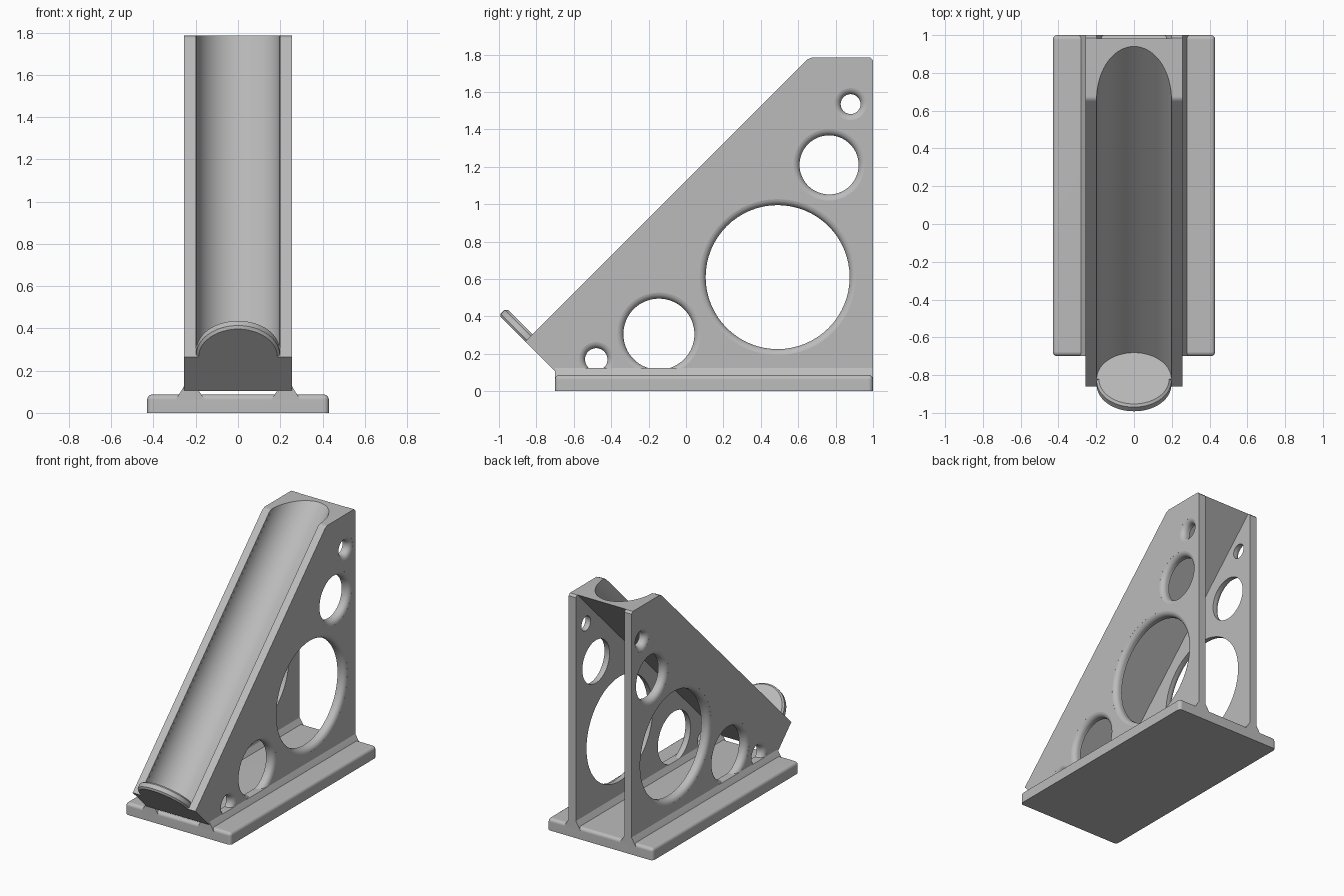
import bpy, bmesh, math
from mathutils import Vector, Matrix

if "Cube" in bpy.data.objects:
    bpy.data.objects.remove(bpy.data.objects["Cube"])

grey = bpy.data.materials.new("plain grey")
grey.diffuse_color = (0.5, 0.5, 0.5, 1)
grey.use_nodes = True
grey.node_tree.nodes["Principled BSDF"].inputs["Base Color"].default_value = grey.diffuse_color

ORIGIN = Vector((0, -0.86, 0.265))            # lower end of the sloped edge
ALONG = Vector((0, 1, 1)).normalized()        # up the slope
DEEP = Vector((0, 1, -1)).normalized()        # into the slope
TOP_Y, TOP_Z, DEPTH, R = 0.66, 1.785, 0.228, 0.198
FRONT, BACK = -0.70, 1.0


def make(name, bm):
    bmesh.ops.recalc_face_normals(bm, faces=bm.faces)
    me = bpy.data.meshes.new(name)
    bm.to_mesh(me)
    bm.free()
    me.materials.append(grey)
    ob = bpy.data.objects.new(name, me)
    bpy.context.collection.objects.link(ob)
    return ob


def loft(ring_a, ring_b, bm=None):
    """Solid between two matching outlines."""
    bm = bm or bmesh.new()
    a = [bm.verts.new(p) for p in ring_a]
    b = [bm.verts.new(p) for p in ring_b]
    bm.faces.new(a)
    bm.faces.new(b)
    for i in range(len(a)):
        j = (i + 1) % len(a)
        bm.faces.new((a[i], a[j], b[j], b[i]))
    return bm


def finish(ob, mirror=False):
    if mirror:
        ob.modifiers.new("mirror", 'MIRROR')
    bpy.ops.object.select_all(action='DESELECT')
    ob.select_set(True)
    bpy.context.view_layer.objects.active = ob
    bpy.ops.object.convert(target='MESH')
    bpy.ops.object.shade_smooth_by_angle(angle=math.radians(32))
    ob.modifiers.new("weighted_normals", 'WEIGHTED_NORMAL').keep_sharp = True


# base plate with rounded top and corner edges
plan = [(-0.43, FRONT), (0.43, FRONT), (0.43, BACK), (-0.43, BACK)]
bm = loft([(x, y, 0) for x, y in plan], [(x, y, 0.087) for x, y in plan])
edges = [e for e in bm.edges if max(v.co.z for v in e.verts) > 0.05]
bmesh.ops.bevel(bm, geom=edges, offset=0.024, segments=4, profile=0.5, affect='EDGES')
finish(make("base_plate", bm))

# side plate, chamfered on its slope, top and back edges
XI, XO = 0.198, 0.256
side = [(BACK, 0.04), (BACK, TOP_Z), (TOP_Y, TOP_Z), ORIGIN.yz, (FRONT, 0.105), (FRONT, 0.04)]
bm = loft([(XI, y, z) for y, z in side], [(XO, y, z) for y, z in side])
edges = []
for e in bm.edges:
    a, b = (v.co for v in e.verts)
    mid = (a + b) / 2
    if abs(a.x - b.x) < 1e-5 and mid.z > 0.05 and not (mid.y < -0.6):
        pass
    elif abs(a.x - b.x) < 1e-5:
        continue
    elif mid.z > 0.5:
        edges.append(e)
bmesh.ops.bevel(bm, geom=edges, offset=0.015, segments=1, affect='EDGES')
plate = make("side_plates", bm)

# round holes whose outer rims are filleted
F = 0.036
HOLES = [(0.49, 0.61, 0.385), (0.765, 1.21, 0.158), (0.88, 1.535, 0.053),
         (-0.145, 0.305, 0.19), (-0.48, 0.17, 0.06)]
bm = bmesh.new()
for cy, cz, r in HOLES:
    outline = [(0.1, r)]
    for k in range(7):
        a = math.radians(14 * k)
        outline.append((XO - F + F * math.sin(a), r + F * (1 - math.cos(a))))
    outline.append((0.3, outline[-1][1]))
    n = 64
    rings = [[bm.verts.new((x, cy + q * math.cos(2 * math.pi * i / n),
                            cz + q * math.sin(2 * math.pi * i / n))) for i in range(n)]
             for x, q in outline]
    for a, b in zip(rings, rings[1:]):
        for i in range(n):
            j = (i + 1) % n
            bm.faces.new((a[i], a[j], b[j], b[i]))
    bm.faces.new(rings[0])
    bm.faces.new(rings[-1])
cutter = make("hole_cutter", bm)
cutter.hide_render = True
cut = plate.modifiers.new("holes", 'BOOLEAN')
cut.object, cut.operation, cut.solver = cutter, 'DIFFERENCE', 'EXACT'
finish(plate, mirror=True)
bpy.data.objects.remove(cutter)

# sloped strips where the side plates meet the base
strip = [(0.158, 0.05), (0.295, 0.05), (0.295, 0.062), (XO, 0.125), (XI, 0.125), (0.158, 0.062)]
bm = loft([(x, FRONT, z) for x, z in strip], [(x, BACK, z) for x, z in strip])
finish(make("foot_strips", bm), mirror=True)

# trough: half-round channel running up the slope, level at the top
WALL = 0.055
section = [(0.21, 0.016), (0.21, DEPTH), (-0.21, DEPTH), (-0.21, 0.016)]
for k in range(41):
    a = math.radians(180 - 4.5 * k)
    section.append((R * math.cos(a), max(R * math.sin(a), 0.016)))
low = [ORIGIN + ALONG * (WALL - 0.005) + DEEP * d + Vector((x, 0, 0)) for x, d in section]
high = [(x, TOP_Y + d * math.sqrt(2), TOP_Z) for x, d in section]
finish(make("trough", loft(low, high)))

# solid wall closing the lower end
wall = [(0.215, 0), (0.215, DEPTH), (-0.215, DEPTH), (-0.215, 0)]
ring = [ORIGIN + DEEP * d + Vector((x, 0, 0)) for x, d in wall]
finish(make("end_wall", loft(ring, [p + ALONG * WALL for p in ring])))

# round stop lip standing above the end wall
bm = bmesh.new()
frame = Matrix.Translation(ORIGIN + ALONG * WALL / 2) @ ALONG.to_track_quat('Z', 'Y').to_matrix().to_4x4()
bmesh.ops.create_cone(bm, cap_ends=True, segments=64, radius1=R, radius2=R, depth=WALL, matrix=frame)
rims = [e for e in bm.edges if any(len(f.verts) > 4 for f in e.link_faces)]
bmesh.ops.bevel(bm, geom=rims, offset=0.012, segments=1, affect='EDGES')
finish(make("stop_lip", bm))
